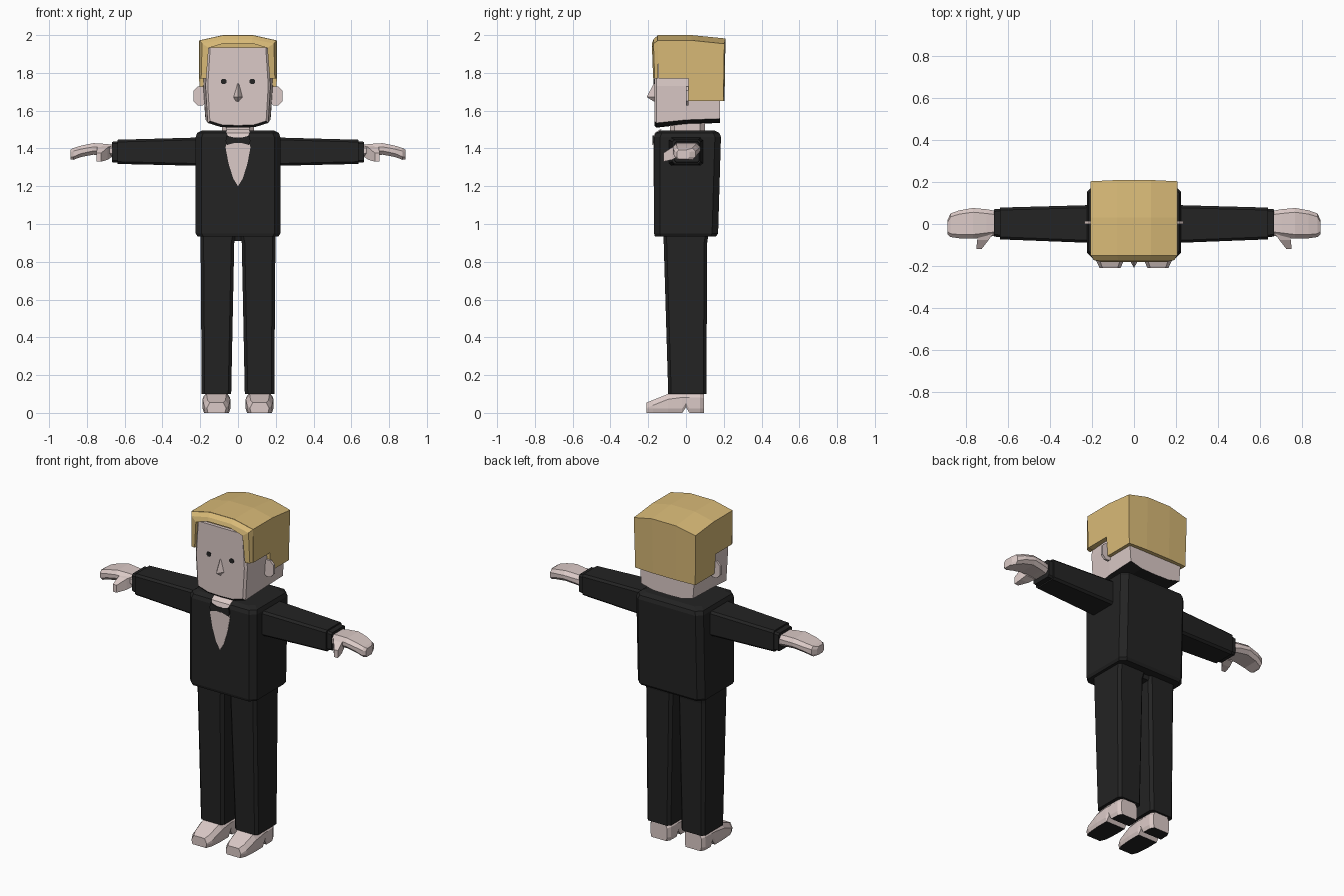
import bpy, bmesh


def material(name, r, g, b):
    m = bpy.data.materials.new(name)
    m.diffuse_color = (r, g, b, 1)
    return m


SKIN = material("skin", 0.71, 0.59, 0.57)
HAIR = material("blond hair", 0.69, 0.49, 0.185)
BLACK = material("black cloth", 0.017, 0.017, 0.017)


def loft(name, sections, mat, under=None):
    """Join matching cross-sections into a closed solid; 'under' colours downward faces."""
    bm = bmesh.new()
    rings = [[bm.verts.new(p) for p in s] for s in sections]
    n = len(rings[0])
    for a, b in zip(rings, rings[1:]):
        for i in range(n):
            j = (i + 1) % n
            bm.faces.new((a[i], a[j], b[j], b[i]))
    bm.faces.new(rings[0])
    bm.faces.new(rings[-1])
    bmesh.ops.recalc_face_normals(bm, faces=bm.faces)
    me = bpy.data.meshes.new(name)
    me.materials.append(mat)
    if under:
        me.materials.append(under)
        for f in bm.faces:
            f.normal_update()
            f.material_index = int(f.normal.z < -0.6)
    bm.to_mesh(me)
    bm.free()
    ob = bpy.data.objects.new(name, me)
    bpy.context.collection.objects.link(ob)
    return ob


def octagon(x0, x1, y0, y1, c):
    """Rectangle with cut corners."""
    return [(x0 + c, y0), (x1 - c, y0), (x1, y0 + c), (x1, y1 - c),
            (x1 - c, y1), (x0 + c, y1), (x0, y1 - c), (x0, y0 + c)]


def level(z, *box):
    return [(x, y, z) for x, y in octagon(*box)]


def across(x, *box):
    return [(x, y, z) for y, z in octagon(*box)]


def plate(name, outline, mat, y, depth):
    """Front-facing flat panel from an x, z outline."""
    return loft(name, [[(x, y + d, z) for x, z in outline] for d in (0, depth)], mat)


def mirrored(half):
    """Complete a symmetric x, z outline from its right half."""
    return half + [(-x, z) for x, z in reversed(half) if x > 0]


# Jacket body
loft("jacket", [level(0.935, -0.215, 0.215, -0.165, 0.16, 0.03),
                level(0.95, -0.224, 0.224, -0.169, 0.17, 0.032),
                level(1.46, -0.224, 0.224, -0.169, 0.185, 0.032),
                level(1.482, -0.216, 0.216, -0.16, 0.177, 0.032),
                level(1.496, -0.19, 0.19, -0.135, 0.15, 0.03)], BLACK)

# Shirt front, collar and bow tie
plate("shirt_front", mirrored([(0, 1.2), (0.025, 1.24), (0.05, 1.32),
                               (0.066, 1.405), (0.06, 1.435)]), SKIN, -0.172, 0.006)
plate("bow_tie", mirrored([(0, 1.428), (0.015, 1.43), (0.06, 1.418), (0.066, 1.44),
                           (0.06, 1.468), (0.015, 1.456), (0, 1.458)]), BLACK, -0.177, 0.008)
loft("collar", [[(-w, y, z), (w, y, z), (w, y + 0.009, z), (-w, y + 0.009, z)]
                for w, y, z in ((0.05, -0.173, 1.457), (0.06, -0.164, 1.483),
                                (0.062, -0.138, 1.5))], SKIN)
loft("neck", [level(z, -0.085, 0.085, -0.085, 0.1, 0.025) for z in (1.45, 1.56)], SKIN)

# Head with rounded chin and darker underside
face = mirrored([(0, 1.51), (0.09, 1.513), (0.16, 1.535), (0.172, 1.73), (0.158, 1.935)])


def head_section(y, k, lift):
    return [(x * k, y, z + lift * max(0, (1.75 - z) / 0.24)) for x, z in face]


loft("head", [head_section(-0.168, 0.93, 0.012), head_section(-0.156, 1.0, 0),
              head_section(0.0, 1.07, 0.018), head_section(0.18, 1.08, 0.025)],
     SKIN, BLACK)

# Nose
loft("nose", [[(-0.008, -0.162, 1.745), (0.008, -0.162, 1.745), (0, -0.17, 1.745)],
              [(-0.027, -0.162, 1.672), (0.027, -0.162, 1.672), (0, -0.208, 1.672)],
              [(-0.014, -0.162, 1.648), (0.014, -0.162, 1.648), (0, -0.17, 1.648)]], SKIN)

# Hair cap: side profile carried over the arched crown
cap = [(-0.145, 1.77), (-0.15, 2.0), (0.03, 2.0), (0.203, 1.982),
       (0.198, 1.652), (0.012, 1.652), (0.012, 1.77)]


def cap_section(x, drop, bulge):
    return [(x if z > 1.7 else x * 0.97, y + (bulge if y > 0.1 else 0),
             z - (drop if z > 1.9 else 0)) for y, z in cap]


loft("hair", [cap_section(-0.206, 0.028, 0), cap_section(-0.08, 0, 0.006),
              cap_section(0.08, 0, 0.006), cap_section(0.206, 0.028, 0)], HAIR)

# Hair fringe framing the face: outer arch, bevelled front, inner edge
outer = [(0.203, 1.77), (0.206, 1.972), (0.08, 2.0)]
front = [(0.195, 1.77), (0.19, 1.955), (0.075, 1.978)]
inner = [(0.168, 1.77), (0.155, 1.932), (0.075, 1.956)]


def both(half):
    return half + [(-x, z) for x, z in reversed(half)]


strips = [both(h) for h in (outer, front, inner, inner)]
depths = (-0.148, -0.166, -0.174, -0.148)
loft("hair_fringe", [[(s[i][0], y - (0.006 if s[i][1] > 1.9 and y < -0.15 else 0), s[i][1])
                      for s, y in zip(strips, depths)] for i in range(6)], HAIR)

for side, label in ((1, "right"), (-1, "left")):
    def part(name, sections, mat, under=None):
        flipped = [[(side * x, y, z) for x, y, z in s] for s in sections]
        return loft(label + "_" + name, flipped, mat, under)

    # Eye
    eye = octagon(0.061, 0.091, 1.741, 1.768, 0.008)
    part("eye", [[(x, y, z) for x, z in eye] for y in (-0.171, -0.165)], BLACK)

    # Ear: thin disc standing out sideways
    ear = octagon(0.165, 0.236, 1.628, 1.728, 0.022)
    part("ear", [[(x, y, z) for x, z in ear] for y in (0.0, 0.014)], SKIN)

    # Sleeve and cuff
    part("sleeve", [across(0.2, -0.09, 0.09, 1.308, 1.458, 0.012),
                    across(0.637, -0.073, 0.078, 1.318, 1.446, 0.012)], BLACK)
    part("cuff", [across(0.63, -0.062, 0.072, 1.325, 1.438, 0.01),
                  across(0.666, -0.06, 0.07, 1.327, 1.435, 0.01)], BLACK)

    # Hand and thumb
    part("hand", [across(0.655, -0.055, 0.062, 1.352, 1.418, 0.018),
                  across(0.7, -0.062, 0.07, 1.36, 1.424, 0.02),
                  across(0.765, -0.07, 0.076, 1.367, 1.428, 0.02),
                  across(0.83, -0.068, 0.065, 1.355, 1.415, 0.018),
                  across(0.872, -0.062, 0.05, 1.34, 1.402, 0.016),
                  across(0.887, -0.048, 0.018, 1.343, 1.393, 0.012)], SKIN)
    part("thumb", [[(x0, y, z0), (x1, y, z0), (x1, y, z1), (x0, y, z1)]
                   for x0, x1, y, z0, z1 in ((0.668, 0.735, -0.04, 1.355, 1.415),
                                             (0.69, 0.745, -0.075, 1.34, 1.405),
                                             (0.725, 0.75, -0.12, 1.33, 1.375))], SKIN)

    # Trouser leg
    part("trouser_leg", [level(0.1, 0.036, 0.192, -0.094, 0.108, 0.016),
                         level(0.9, 0.02, 0.198, -0.118, 0.112, 0.016),
                         level(0.95, 0.01, 0.198, -0.12, 0.12, 0.016)], BLACK)

    # Shoe with a notch ahead of the heel and a dark sole
    shoe = []
    for y, w, z0, z1 in ((-0.208, 0.05, 0.0, 0.055), (-0.175, 0.066, 0.0, 0.068),
                         (-0.095, 0.073, 0.0, 0.1), (-0.02, 0.072, 0.0, 0.11),
                         (0.0, 0.07, 0.03, 0.11), (0.018, 0.07, 0.0, 0.11),
                         (0.075, 0.068, 0.0, 0.11), (0.096, 0.055, 0.0, 0.105)):
        shoe.append([(0.114 + w * k, y, z) for k, z in
                     ((-0.9, z0), (0.9, z0), (1, z0 + 0.022), (1, z1 - 0.028),
                      (0.72, z1), (-0.72, z1), (-1, z1 - 0.028), (-1, z0 + 0.022))])
    part("shoe", shoe, SKIN, BLACK)

# Trouser seat between the legs
loft("trouser_seat", [level(0.91, -0.06, 0.06, -0.1, 0.1, 0.015),
                      level(0.95, -0.06, 0.06, -0.11, 0.11, 0.015)], BLACK)
